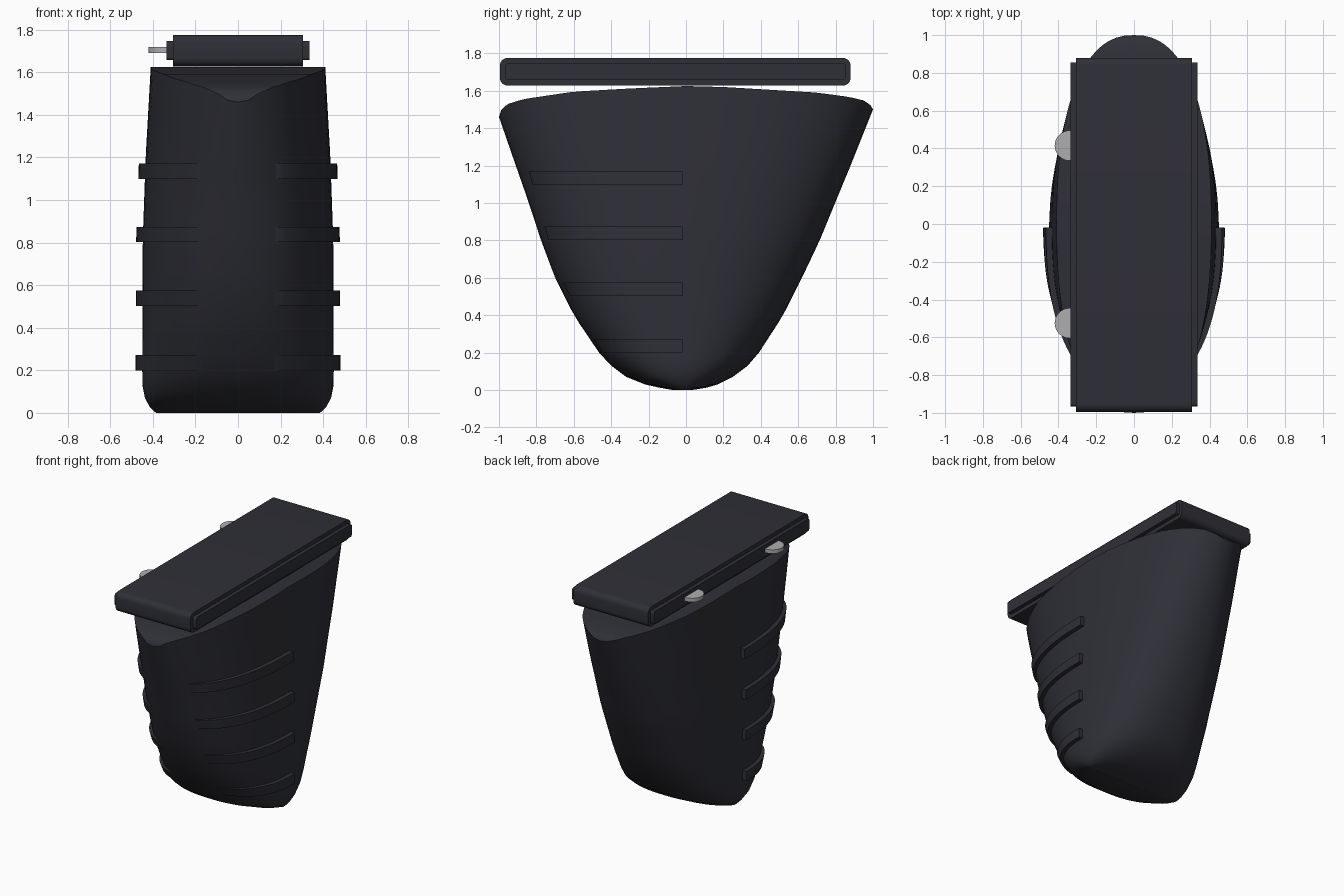
import bpy, bmesh, math

if "Cube" in bpy.data.objects:
    bpy.data.objects.remove(bpy.data.objects["Cube"])

# half width, front edge and back edge of the body against height
WIDTH = [(0, .385), (.012, .40), (.03, .416), (.07, .437), (.13, .449), (.2, .45), (.8, .448), (1.2, .434), (1.625, .41)]
FRONT = [(0, -.07), (.01, -.13), (.03, -.22), (.07, -.32), (.13, -.40), (.2, -.465), (.4, -.60),
         (.6, -.70), (.8, -.775), (1.0, -.84), (1.2, -.91), (1.46, -1.0)]
BACK = [(0, .03), (.01, .10), (.03, .17), (.07, .25), (.13, .33), (.2, .39), (.4, .52),
        (.6, .62), (.8, .715), (1.0, .797), (1.2, .88), (1.5, 1.0)]
DOME = [(-1, 1.46), (-.985, 1.505), (-.95, 1.53), (-.87, 1.555), (-.6, 1.595), (-.3, 1.612), (0, 1.625),
        (.2, 1.62), (.45, 1.605), (.7, 1.59), (.87, 1.567), (.95, 1.548), (.985, 1.525), (1, 1.50)]
TOP, SEG, POWER = 1.625, 72, 2.35


def lerp(table, v):
    if v <= table[0][0]:
        return table[0][1]
    for (a, p), (b, q) in zip(table, table[1:]):
        if v <= b:
            return p + (q - p) * (v - a) / (b - a)
    return table[-1][1]


def body_point(h, ang):
    """Point on the body wall; the upper rings bend to follow the domed top."""
    k = (h / TOP) ** 3
    front = lerp(FRONT, h - k * (TOP - DOME[0][1]))
    back = lerp(BACK, h - k * (TOP - DOME[-1][1]))
    s, c = math.sin(ang), math.cos(ang)
    u = math.copysign(abs(s) ** (2 / POWER), s)
    x = lerp(WIDTH, h) * math.copysign(abs(c) ** (2 / POWER), c)
    mid, half = (front + back) / 2, (back - front) / 2
    return x, mid + half * u, h - k * (TOP - lerp(DOME, u))


def material(name, rgb):
    m = bpy.data.materials.new(name)
    m.diffuse_color = (*rgb, 1)
    m.use_nodes = True
    m.node_tree.nodes["Principled BSDF"].inputs["Base Color"].default_value = m.diffuse_color
    return m


DARK = material("charcoal", (.028, .029, .038))
GREY = material("light grey", (.42, .42, .43))


def finish(name, bm, mat, angle=35):
    bmesh.ops.recalc_face_normals(bm, faces=bm.faces)
    me = bpy.data.meshes.new(name)
    bm.to_mesh(me)
    bm.free()
    ob = bpy.data.objects.new(name, me)
    bpy.context.collection.objects.link(ob)
    me.materials.append(mat)
    bpy.context.view_layer.objects.active = ob
    ob.select_set(True)
    bpy.ops.object.shade_smooth_by_angle(angle=math.radians(angle))
    ob.select_set(False)
    return ob


# body: lofted rings with a domed top that is straight across x
bm = bmesh.new()
heights = [0, .005, .012, .03, .05, .07, .1, .13, .165, .2] + [.2 + i * (TOP - .2) / 18 for i in range(1, 19)]
rings = [[bm.verts.new(body_point(h, math.pi * 2 * i / SEG - math.pi / 2)) for i in range(SEG)] for h in heights]
for a, b in zip(rings, rings[1:]):
    for i in range(SEG):
        j = (i + 1) % SEG
        bm.faces.new((a[i], a[j], b[j], b[i]))
for ring in (rings[0], rings[-1]):
    for i in range(SEG // 2):
        quad = [ring[i], ring[i + 1], ring[-i - 1], ring[-i]]
        bm.faces.new(list(dict.fromkeys(quad)))
finish("body", bm, DARK)

# grip ribs: bands swept round the front quarter on each side
ROWS = 24
for n, low in enumerate((.20, .503, .802, 1.10)):
    for side, label in ((1, "right"), (-1, "left")):
        bm = bmesh.new()
        loops = []
        for i in range(ROWS + 1):
            loop = []
            for z, off in ((low, -.03), (low, .031), (low + .072, .031), (low + .072, -.03)):
                # angle where the wall meets y = -0.02 at this height
                mid = (lerp(FRONT, z) + lerp(BACK, z)) / 2
                half = (lerp(BACK, z) - lerp(FRONT, z)) / 2
                v = (-.02 - mid) / half
                start = math.asin(math.copysign(abs(v) ** (POWER / 2), v))
                ang = start + (-1.25 - start) * i / ROWS
                x, y, _ = body_point(z, ang)
                loop.append(bm.verts.new((side * (x + off), y, z)))
            loops.append(loop)
        for a, b in zip(loops, loops[1:]):
            for i in range(4):
                j = (i + 1) % 4
                bm.faces.new((a[i], a[j], b[j], b[i]))
        bm.faces.new(loops[0])
        bm.faces.new(loops[-1])
        finish(f"grip_rib_{label}_{n + 1}", bm, DARK)


# rounded slab: side outline with rounded corners, extruded across x
def slab(name, hx, y0, y1, z0, z1, r):
    bm = bmesh.new()
    pts = []
    for cy, cz, a0 in ((y1 - r, z1 - r, 0), (y0 + r, z1 - r, 90), (y0 + r, z0 + r, 180), (y1 - r, z0 + r, 270)):
        for i in range(7):
            a = math.radians(a0 + 15 * i)
            pts.append((cy + r * math.cos(a), cz + r * math.sin(a)))
    face = bm.faces.new([bm.verts.new((-hx, y, z)) for y, z in pts])
    new = bmesh.ops.extrude_face_region(bm, geom=[face])["geom"]
    bmesh.ops.translate(bm, vec=(2 * hx, 0, 0), verts=[g for g in new if isinstance(g, bmesh.types.BMVert)])
    finish(name, bm, DARK)


slab("top_plate", .306, -.995, .88, 1.628, 1.775, .04)
slab("side_panels", .335, -.965, .855, 1.657, 1.747, .015)

# half-round tabs on the left edge
for label, y in (("front", -.525), ("back", .415)):
    bm = bmesh.new()
    arc = [math.radians(90 + 180 * i / 16) for i in range(17)]
    outline = [(-.34 + .08 * math.cos(a), y + .08 * math.sin(a)) for a in arc]
    outline = [(-.325, y + .08)] + outline + [(-.325, y - .08)]
    face = bm.faces.new([bm.verts.new((px, py, 1.692)) for px, py in outline])
    new = bmesh.ops.extrude_face_region(bm, geom=[face])["geom"]
    bmesh.ops.translate(bm, vec=(0, 0, .028), verts=[g for g in new if isinstance(g, bmesh.types.BMVert)])
    finish(f"{label}_tab", bm, GREY)
